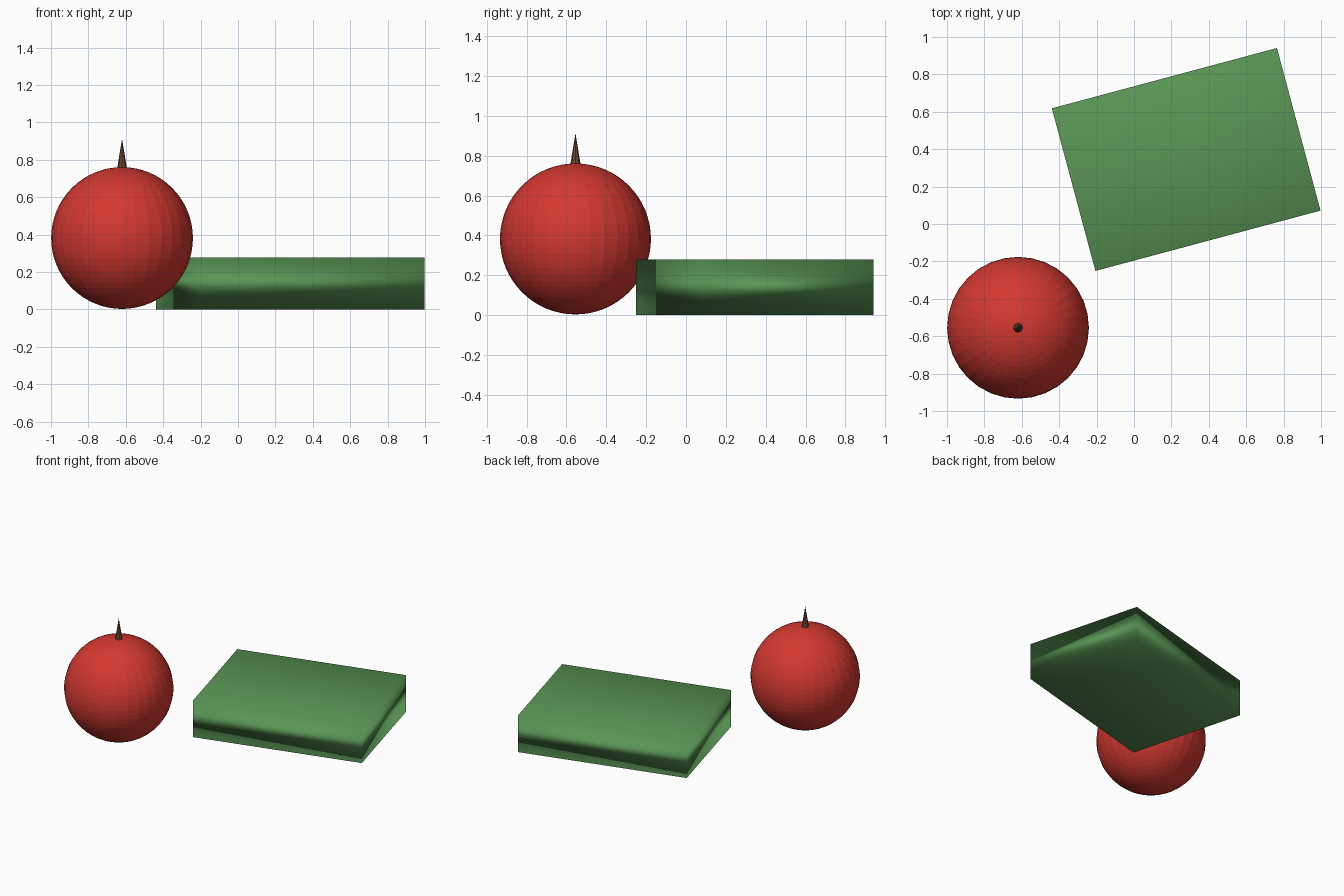
import bpy
import math

if "Cube" in bpy.data.objects:
    bpy.data.objects.remove(bpy.data.objects["Cube"], do_unlink=True)


def material(name, rgb):
    mat = bpy.data.materials.new(name)
    mat.use_nodes = True
    mat.diffuse_color = (*rgb, 1)
    mat.node_tree.nodes["Principled BSDF"].inputs["Base Color"].default_value = (*rgb, 1)
    return mat


def finish(name, mat, smooth=False):
    obj = bpy.context.object
    obj.name = name
    obj.data.materials.append(mat)
    for face in obj.data.polygons:
        face.use_smooth = smooth
    return obj


FRUIT_X, FRUIT_Y, RADIUS = -0.62, -0.555, 0.379

# Round faceted fruit
bpy.ops.mesh.primitive_uv_sphere_add(segments=32, ring_count=32, radius=RADIUS,
                                     location=(FRUIT_X, FRUIT_Y, 0.382))
finish("apple_body", material("apple red", (0.65, 0.04, 0.03)))

# Pointed stem on top of the fruit
bpy.ops.mesh.primitive_cone_add(vertices=8, radius1=0.026, radius2=0, depth=0.16,
                                location=(FRUIT_X, FRUIT_Y, 0.834))
finish("apple_stem", material("stem brown", (0.14, 0.065, 0.03)))

# Turned book, one softly shaded block
bpy.ops.mesh.primitive_cube_add(size=1, location=(0.279, 0.345, 0.139),
                                rotation=(0, 0, math.radians(15)))
book = finish("book", material("book green", (0.1, 0.3, 0.09)), smooth=True)
book.scale = (1.246, 0.9, 0.278)
